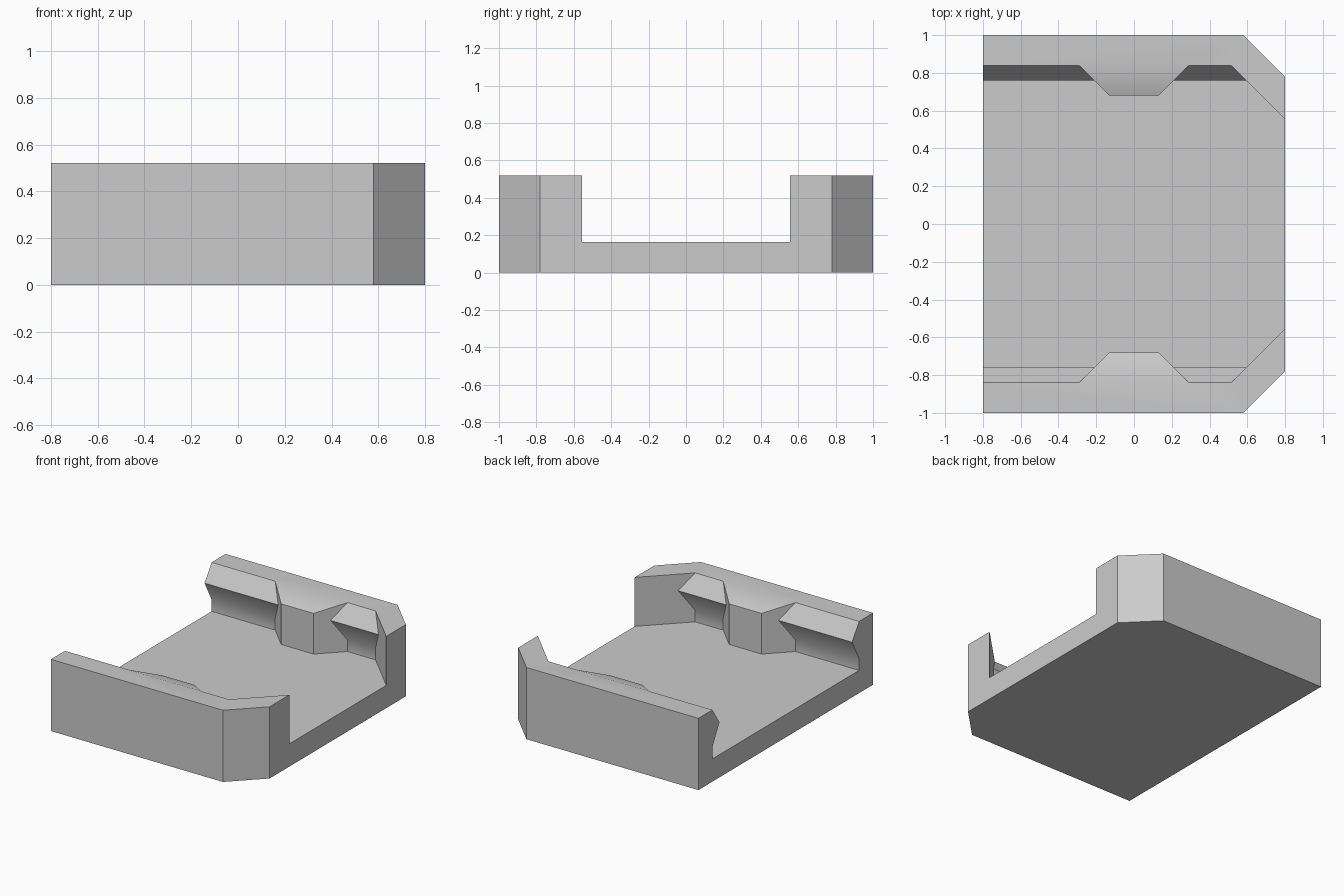
import bpy, bmesh, math

cube = bpy.data.objects.get("Cube")
if cube:
    bpy.data.objects.remove(cube, do_unlink=True)

LENGTH_X = 0.8      # half length
FLOOR, TOP = 0.165, 0.52
LIP_Y, RIDGE_Y, PAD_Y, END_Y = 0.84, 0.76, 0.68, 0.555
RIDGE_Z, GROOVE_Z, PAD_Z = 0.40, 0.25, 0.46


def rail_section(x, lean, back_x):
    """Half section with a ridge and undercut; its inner points follow a 45 degree end."""
    tip = x + lean * (LIP_Y - RIDGE_Y)
    return [(back_x, 1, 0), (back_x, 1, TOP), (x, LIP_Y, TOP), (x, LIP_Y, TOP),
            (tip, RIDGE_Y, RIDGE_Z), (x, LIP_Y, GROOVE_Z), (x, LIP_Y, FLOOR)]


def block_section(x, inner_y, shoulder_y, back_y, top_z):
    """Half section with an upright inner face."""
    return [(x, back_y, 0), (x, back_y, TOP), (x, shoulder_y, TOP),
            (x, inner_y, top_z), (x, inner_y, RIDGE_Z),
            (x, inner_y, GROOVE_Z), (x, inner_y, FLOOR)]


# Sections from the open end to the chamfered end
sections = [
    rail_section(-LENGTH_X, 0, -LENGTH_X),
    rail_section(-0.29, 1, -0.29),
    block_section(-0.13, PAD_Y, LIP_Y, 1, PAD_Z),
    block_section(0.13, PAD_Y, LIP_Y, 1, PAD_Z),
    rail_section(0.29, -1, 0.29),
    rail_section(0.515, 1, 0.58),
    block_section(LENGTH_X, END_Y, END_Y, 0.78, TOP),
]

# Loft the mirrored sections into one solid tray
bm = bmesh.new()
rings = []
for half in sections:
    other = [(x, -y, z) for x, y, z in reversed(half)]
    rings.append([bm.verts.new(p) for p in half + other])
for a, b in zip(rings, rings[1:]):
    for i in range(len(a)):
        j = (i + 1) % len(a)
        bm.faces.new((a[i], a[j], b[j], b[i]))
bm.faces.new(rings[0])
bm.faces.new(list(reversed(rings[-1])))
bmesh.ops.remove_doubles(bm, verts=bm.verts[:], dist=0.0005)
bmesh.ops.dissolve_degenerate(bm, edges=bm.edges[:], dist=0.0005)
bmesh.ops.dissolve_limit(bm, angle_limit=math.radians(1),
                         verts=bm.verts[:], edges=bm.edges[:])
bmesh.ops.recalc_face_normals(bm, faces=bm.faces[:])
mesh = bpy.data.meshes.new("tray_bracket")
bm.to_mesh(mesh)
bm.free()

tray = bpy.data.objects.new("tray_bracket", mesh)
bpy.context.collection.objects.link(tray)

# Single plain grey
grey = bpy.data.materials.new("plain_grey")
grey.use_nodes = True
colour = (0.6, 0.6, 0.6, 1)
grey.diffuse_color = colour
for node in grey.node_tree.nodes:
    if node.type == "BSDF_PRINCIPLED":
        node.inputs["Base Color"].default_value = colour
mesh.materials.append(grey)

bpy.ops.object.select_all(action="DESELECT")
tray.select_set(True)
bpy.context.view_layer.objects.active = tray
bpy.ops.object.shade_smooth_by_angle(angle=math.radians(30))
